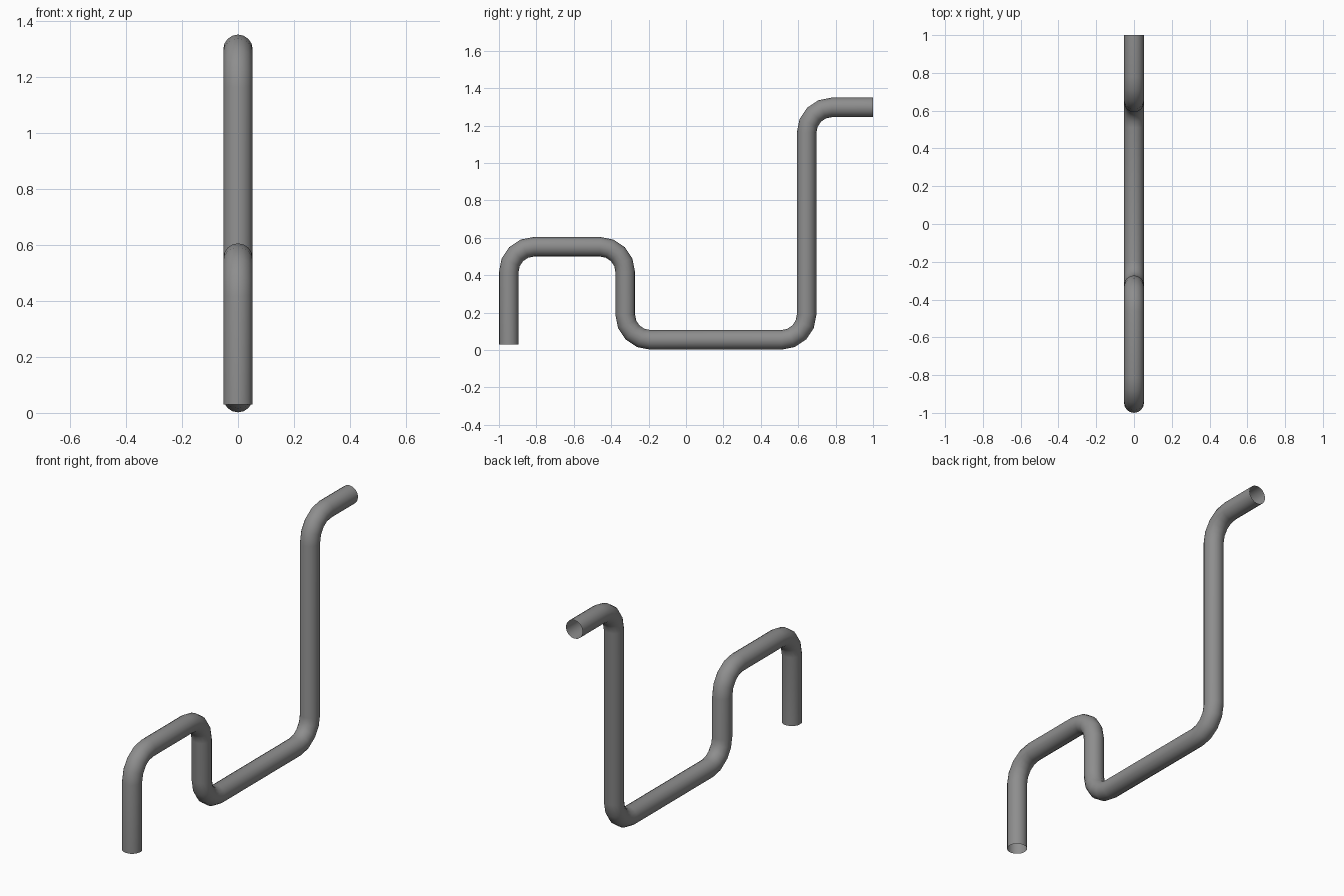
import bpy
import bmesh
import math
from mathutils import Vector

cube = bpy.data.objects.get("Cube")
if cube:
    bpy.data.objects.remove(cube, do_unlink=True)

RADIUS = 0.0525
BEND = 0.135
SIDES = 16
STEPS = 4

# Steel material
steel = bpy.data.materials.new("grey_steel")
steel.use_nodes = True
GREY = (0.27, 0.27, 0.27, 1)
steel.diffuse_color = GREY
steel.node_tree.nodes["Principled BSDF"].inputs["Base Color"].default_value = GREY

# Centreline corners as (y, z)
corners = [Vector(p) for p in [(-0.9475, 0.03), (-0.9475, 0.5525), (-0.325, 0.5525),
                               (-0.325, 0.0545), (0.645, 0.0545), (0.645, 1.2975),
                               (1, 1.2975)]]


def rounded_path(points):
    """Replace each right-angle corner by an arc; return (point, direction) pairs."""
    path = [(points[0], (points[1] - points[0]).normalized())]
    for a, b, c in zip(points, points[1:], points[2:]):
        d_in, d_out = (b - a).normalized(), (c - b).normalized()
        centre = b + (d_out - d_in) * BEND
        for i in range(STEPS + 1):
            t = math.pi / 2 * i / STEPS
            point = centre + (d_in * math.sin(t) - d_out * math.cos(t)) * BEND
            path.append((point, d_in * math.cos(t) + d_out * math.sin(t)))
    path.append((points[-1], (points[-1] - points[-2]).normalized()))
    return path


# Open-ended pipe swept along the path
bm = bmesh.new()
rings = []
for point, direction in rounded_path(corners):
    normal = Vector((-direction.y, direction.x))
    ring = []
    for k in range(SIDES):
        a = 2 * math.pi * k / SIDES
        p = point + normal * RADIUS * math.sin(a)
        ring.append(bm.verts.new((RADIUS * math.cos(a), p.x, p.y)))
    rings.append(ring)
for lower, upper in zip(rings, rings[1:]):
    for k in range(SIDES):
        n = (k + 1) % SIDES
        face = bm.faces.new((lower[k], lower[n], upper[n], upper[k]))
        face.smooth = True
bmesh.ops.recalc_face_normals(bm, faces=bm.faces)

mesh = bpy.data.meshes.new("bent_pipe")
bm.to_mesh(mesh)
bm.free()
mesh.materials.append(steel)
pipe = bpy.data.objects.new("bent_pipe", mesh)
bpy.context.collection.objects.link(pipe)
